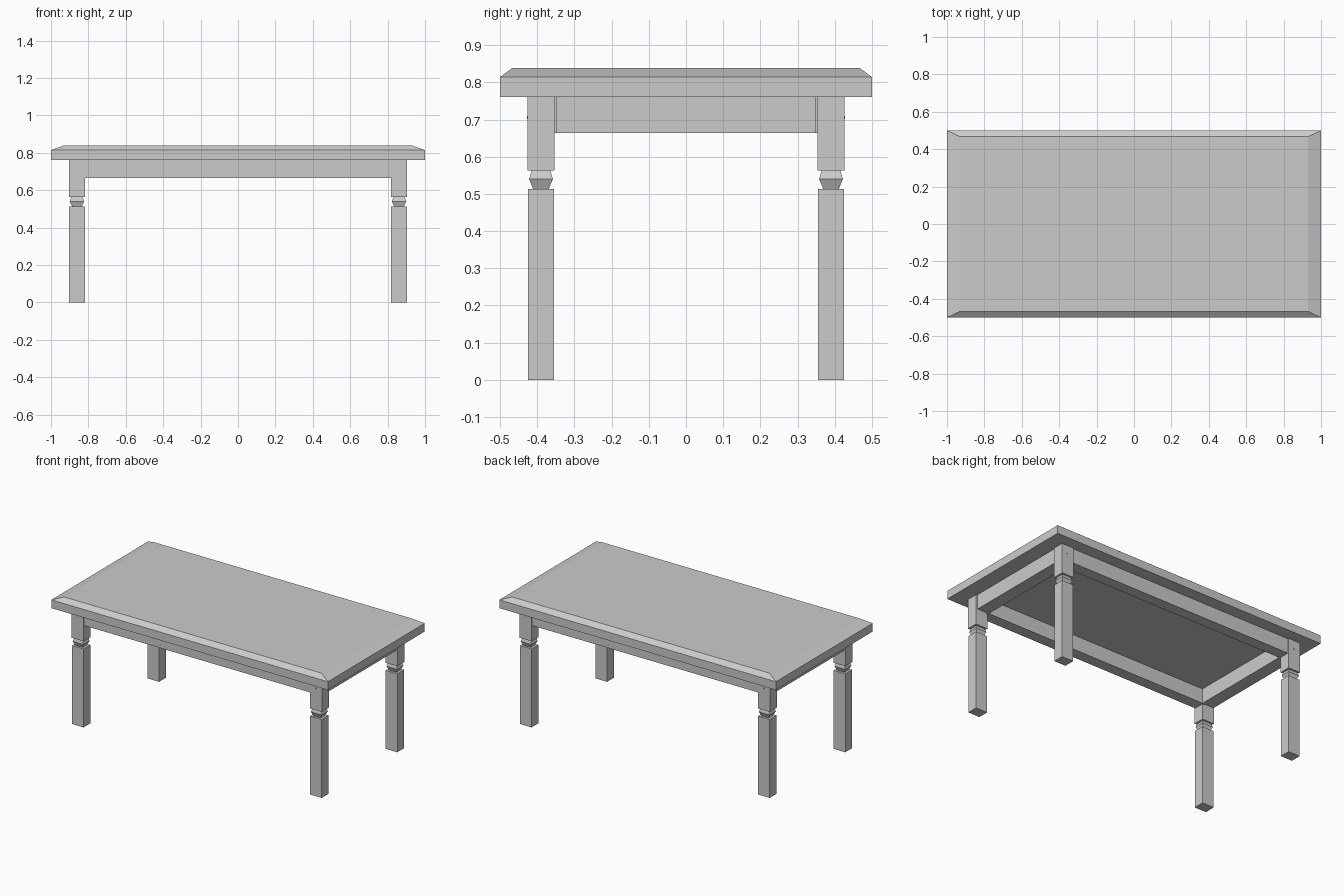
import bpy, bmesh

if "Cube" in bpy.data.objects:
    bpy.data.objects.remove(bpy.data.objects["Cube"])

LEG_X, LEG_Y = 0.861, 0.39


def loft(name, sections, cx=0, cy=0):
    """Closed solid through rectangular sections (half x, half y, z)."""
    bm = bmesh.new()
    rings = [[bm.verts.new((cx + sx * hx, cy + sy * hy, z))
              for sx, sy in ((-1, -1), (1, -1), (1, 1), (-1, 1))]
             for hx, hy, z in sections]
    for a, b in zip(rings, rings[1:]):
        for i in range(4):
            j = (i + 1) % 4
            bm.faces.new((a[i], a[j], b[j], b[i]))
    bm.faces.new(rings[0][::-1])
    bm.faces.new(rings[-1])
    bmesh.ops.recalc_face_normals(bm, faces=bm.faces[:])
    mesh = bpy.data.meshes.new(name)
    bm.to_mesh(mesh)
    bm.free()
    obj = bpy.data.objects.new(name, mesh)
    bpy.context.collection.objects.link(obj)
    return obj


def box(name, x0, x1, y0, y1, z0, z1):
    hx, hy = (x1 - x0) / 2, (y1 - y0) / 2
    return loft(name, [(hx, hy, z0), (hx, hy, z1)], (x0 + x1) / 2, (y0 + y1) / 2)


# Table top with sloped upper edge
loft("table_top", [(1, 0.5, 0.76), (1, 0.5, 0.814), (0.93, 0.467, 0.839)])

# Legs: square block, faceted collar, square post
leg_profile = [(0.042, 0.035, 0), (0.042, 0.035, 0.513), (0.026, 0.021, 0.513),
               (0.039, 0.032, 0.54), (0.03, 0.025, 0.563),
               (0.043, 0.036, 0.563), (0.043, 0.036, 0.761)]
for sy, depth in ((-1, "front"), (1, "back")):
    for sx, side in ((-1, "left"), (1, "right")):
        loft(f"{depth}_{side}_leg", leg_profile, sx * LEG_X, sy * LEG_Y)
        # Small joint peg on the outer leg face
        loft(f"{depth}_{side}_peg", [(0.004, 0.004, 0.701), (0.004, 0.004, 0.709)],
             sx * LEG_X, sy * 0.424)

# Long aprons, nearly flush with the outer leg faces
for s, name in ((-1, "front_apron"), (1, "back_apron")):
    y0, y1 = sorted((s * 0.347, s * 0.42))
    box(name, -0.83, 0.83, y0, y1, 0.664, 0.761)

# Short end aprons
for s, name in ((-1, "left_apron"), (1, "right_apron")):
    x0, x1 = sorted((s * 0.812, s * 0.897))
    box(name, x0, x1, -0.348, 0.348, 0.664, 0.761)
